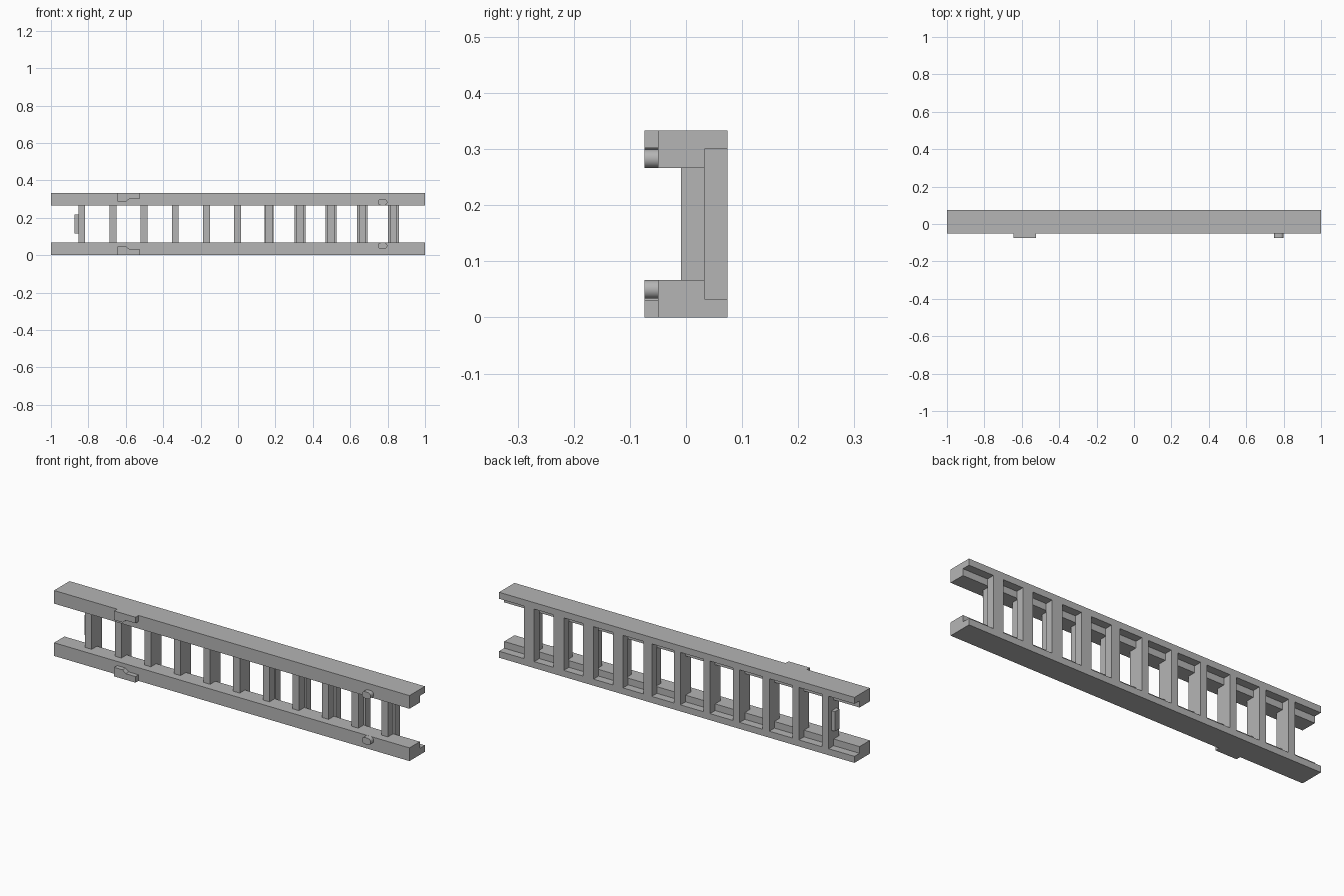
import bpy
import bmesh
import math

if "Cube" in bpy.data.objects:
    bpy.data.objects.remove(bpy.data.objects["Cube"], do_unlink=True)

H = 0.333            # overall height
FRONT, STEP, BACK = -0.05, 0.033, 0.074

grey = bpy.data.materials.new("plain grey")
grey.use_nodes = True
colour = (0.46, 0.46, 0.46, 1)
grey.diffuse_color = colour
grey.node_tree.nodes["Principled BSDF"].inputs["Base Color"].default_value = colour


def prism(name, profile, axis, start, end):
    """Extrude a closed profile: (y, z) points along x, or (x, z) points along y."""
    bm = bmesh.new()
    rings = []
    for s in (start, end):
        rings.append([bm.verts.new((s, a, b) if axis == "x" else (a, s, b))
                      for a, b in profile])
    n = len(profile)
    bm.faces.new(rings[0])
    bm.faces.new(rings[1][::-1])
    for i in range(n):
        j = (i + 1) % n
        bm.faces.new((rings[0][i], rings[1][i], rings[1][j], rings[0][j]))
    bmesh.ops.recalc_face_normals(bm, faces=bm.faces[:])
    mesh = bpy.data.meshes.new(name)
    bm.to_mesh(mesh)
    bm.free()
    mesh.materials.append(grey)
    obj = bpy.data.objects.new(name, mesh)
    bpy.context.collection.objects.link(obj)
    return obj


def box(name, x0, x1, y0, y1, z0, z1):
    return prism(name, [(x0, z0), (x1, z0), (x1, z1), (x0, z1)], "y", y0, y1)


# Rail section with a rebate along its inner back edge
rail = [(FRONT, 0), (BACK, 0), (BACK, 0.033), (STEP, 0.033),
        (STEP, 0.067), (FRONT, 0.067)]
# Stepped latch on the rail front
latch = [(-0.645, 0), (-0.525, 0), (-0.525, 0.031), (-0.58, 0.031),
         (-0.598, 0.046), (-0.645, 0.046)]
# Peg with rounded ends
R = 0.0167
peg = []
for cx, a0 in ((0.782, -90), (0.765, 90)):
    for k in range(13):
        a = math.radians(a0 + 15 * k)
        peg.append((cx + R * math.cos(a), 0.05 + R * math.sin(a)))

# Lower and upper rails mirror each other
for side in ("lower", "upper"):
    def flip(points):
        return [(a, H - b) for a, b in points] if side == "upper" else points
    prism(side + "_rail", flip(rail), "x", -1, 1)
    prism(side + "_latch", flip(latch), "y", -0.074, FRONT)
    pin = prism(side + "_peg", flip(peg), "y", -0.074, FRONT)
    bpy.ops.object.select_all(action="DESELECT")
    pin.select_set(True)
    bpy.context.view_layer.objects.active = pin
    bpy.ops.object.shade_smooth_by_angle(angle=math.radians(35))

# Rungs: slim front bar, longer back bar seated in the rebates
for i in range(11):
    x = (i - 5) / 6 - 0.002
    half = 0.0185
    back_half = half if i < 6 else 0.024 if i == 6 else 0.029
    box(f"rung_front_{i + 1}", x - half, x + half, -0.009, STEP, 0.067, H - 0.067)
    box(f"rung_back_{i + 1}", x - back_half, x + back_half, STEP, BACK, 0.033, H - 0.033)

# Small tab on the outer side of the end rung
box("end_tab", -0.873, -0.854, 0.012, 0.05, 0.117, 0.217)
